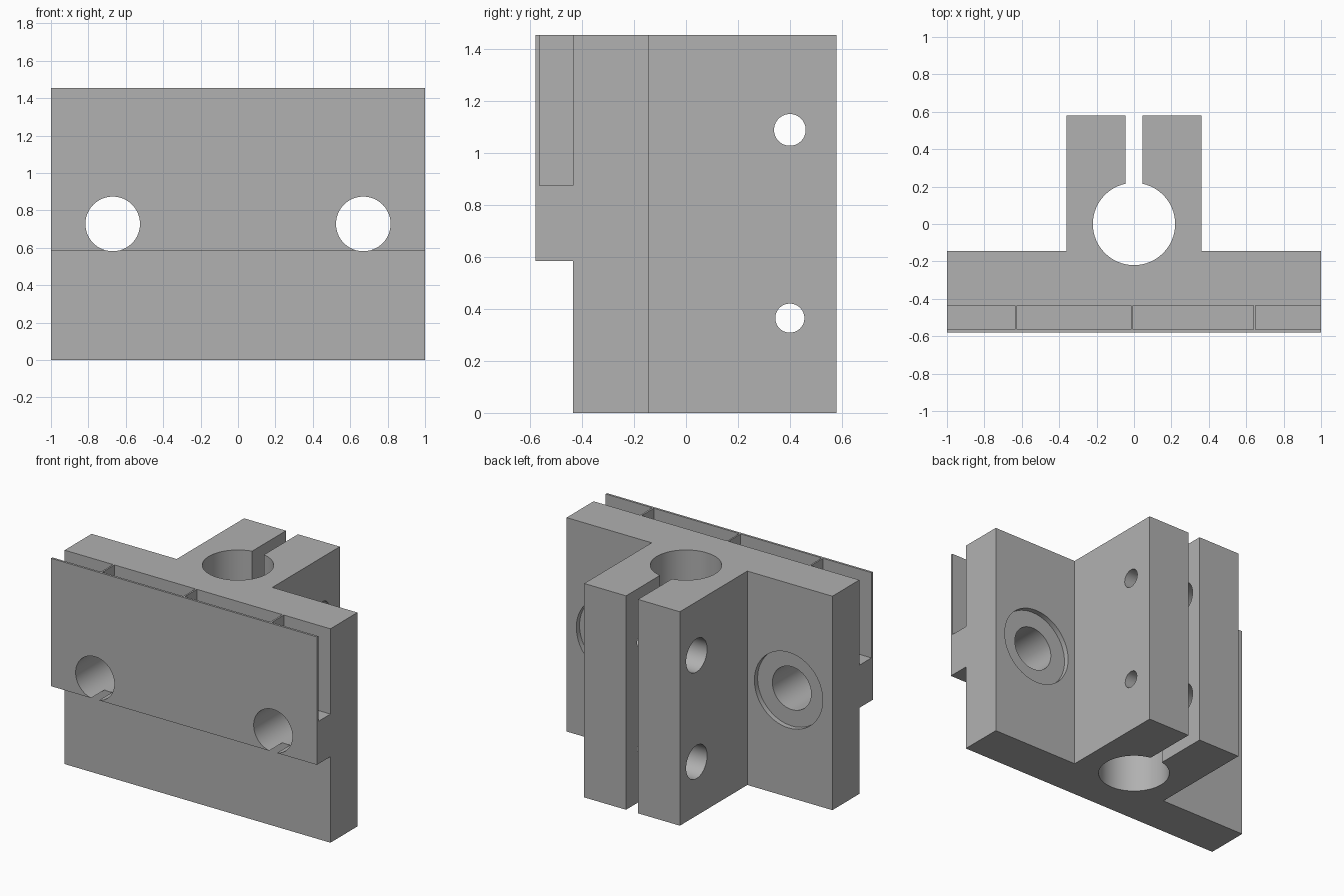
import bpy
import math

if "Cube" in bpy.data.objects:
    bpy.data.objects.remove(bpy.data.objects["Cube"], do_unlink=True)

grey = bpy.data.materials.new("plain grey")
grey.use_nodes = True
grey.diffuse_color = (0.44, 0.44, 0.44, 1)
grey.node_tree.nodes["Principled BSDF"].inputs["Base Color"].default_value = (0.44, 0.44, 0.44, 1)

H = 1.455          # overall height
OVER = 0.1         # how far cutters run past a surface


def box(name, x, y, z):
    """Box from (min, max) pairs."""
    bpy.ops.mesh.primitive_cube_add(size=1)
    ob = bpy.context.object
    ob.name = name
    for v in ob.data.vertices:
        v.co = [lo + (c + 0.5) * (hi - lo) for c, (lo, hi) in zip(v.co, (x, y, z))]
    ob.data.materials.append(grey)
    return ob


def rod(name, radius, start, end):
    """Cylinder between two points lying along one axis."""
    axis = [b - a for a, b in zip(start, end)]
    rot = (0, 0, 0)
    if axis[0]:
        rot = (0, math.pi / 2, 0)
    elif axis[1]:
        rot = (math.pi / 2, 0, 0)
    bpy.ops.mesh.primitive_cylinder_add(
        vertices=64, radius=radius, depth=abs(sum(axis)),
        location=[(a + b) / 2 for a, b in zip(start, end)], rotation=rot)
    ob = bpy.context.object
    ob.name = name
    ob.data.materials.append(grey)
    return ob


def combine(body, other, operation):
    """Apply a boolean and drop the helper."""
    other.hide_render = True
    mod = body.modifiers.new(operation, "BOOLEAN")
    mod.operation = operation
    mod.solver = "EXACT"
    mod.object = other
    bpy.ops.object.select_all(action="DESELECT")
    bpy.context.view_layer.objects.active = body
    body.select_set(True)
    bpy.ops.object.modifier_apply(modifier=mod.name)
    bpy.data.objects.remove(other, do_unlink=True)


# L-shaped plate: back slab with a thicker upper front, made by notching a block
body = box("clamp_bracket", (-1, 1), (-0.58, -0.145), (0, H))
combine(body, box("lower_notch", (-1 - OVER, 1 + OVER), (-0.58 - OVER, -0.435),
                  (-OVER, 0.585)), "DIFFERENCE")

# Clamp block behind the plate
combine(body, box("clamp_block", (-0.36, 0.36), (-0.3, 0.58), (0, H)), "UNION")

# Shaft bore and clamping slot
combine(body, rod("bore", 0.22, (0, 0, -OVER), (0, 0, H + OVER)), "DIFFERENCE")
combine(body, box("slot", (-0.045, 0.045), (0, 0.58 + OVER), (-OVER, H + OVER)), "DIFFERENCE")

# Row of top pockets separated by thin ribs, open at both ends
pockets = [(-1 - OVER, -0.636), (-0.625, -0.016), (-0.005, 0.638), (0.65, 1 + OVER)]
for span in pockets:
    combine(body, box("pocket", span, (-0.565, -0.435), (0.875, H + OVER)), "DIFFERENCE")

# Mounting holes with shallow round recesses on the back
for x in (-0.67, 0.67):
    combine(body, rod("mount_hole", 0.146, (x, -0.7, 0.728), (x, 0, 0.728)), "DIFFERENCE")
    combine(body, rod("recess", 0.257, (x, -0.18, 0.728), (x, 0, 0.728)), "DIFFERENCE")

# Clamp screw holes: wide in the right jaw, narrow in the left jaw
for z, r in ((1.09, 0.061), (0.365, 0.056)):
    combine(body, rod("wide_hole", 0.113, (-0.5, 0.4, z), (0, 0.4, z)), "DIFFERENCE")
    combine(body, rod("narrow_hole", r, (0, 0.4, z), (0.5, 0.4, z)), "DIFFERENCE")

bpy.ops.object.select_all(action="DESELECT")
body.select_set(True)
bpy.context.view_layer.objects.active = body
bpy.ops.object.shade_smooth_by_angle(angle=math.radians(30))
